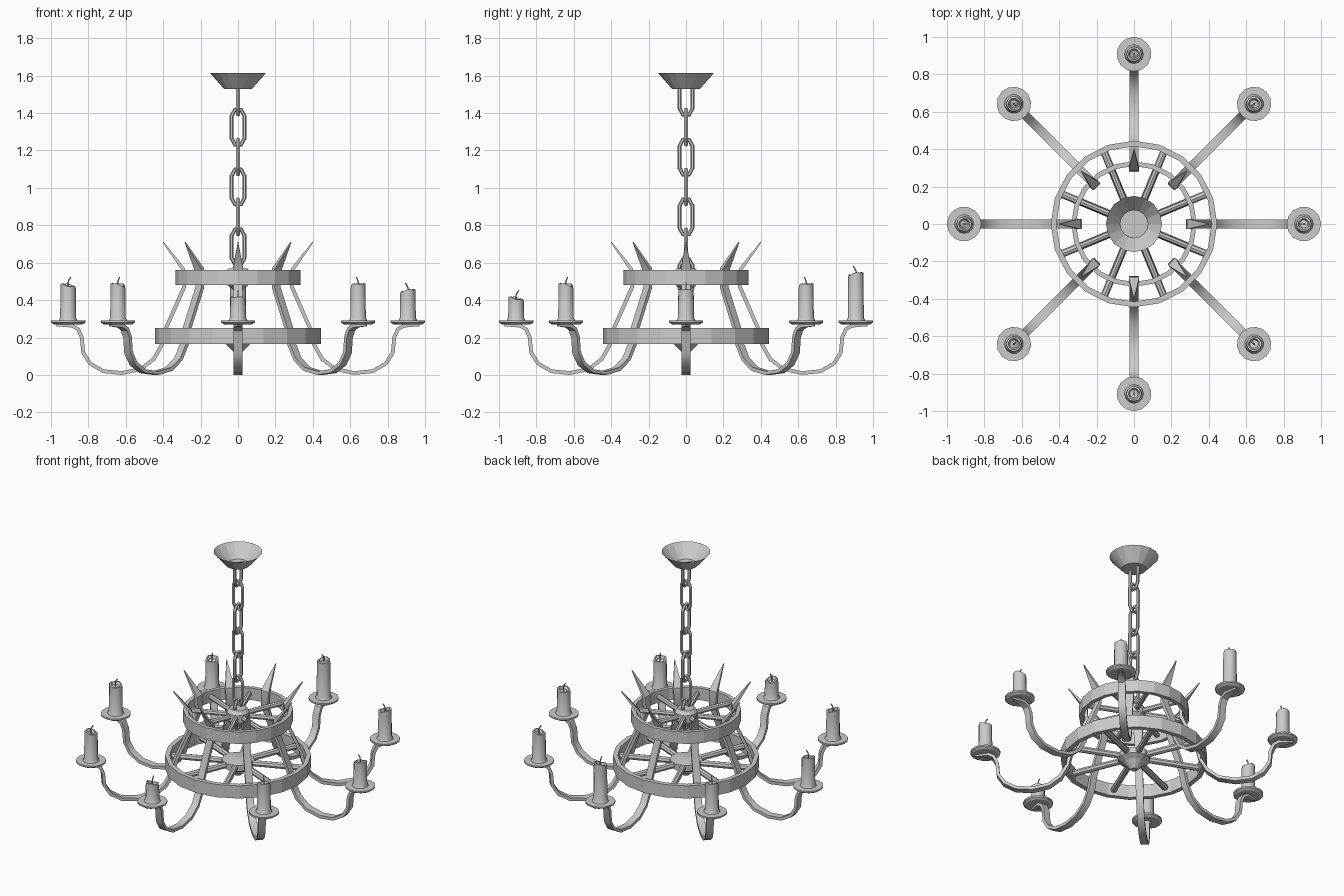
import bpy, bmesh, math
from mathutils import Vector, Matrix

old = bpy.data.objects.get("Cube")
if old:
    bpy.data.objects.remove(old, do_unlink=True)

grey = bpy.data.materials.new("plain grey")
grey.use_nodes = True
grey.diffuse_color = (0.6, 0.6, 0.6, 1)
grey.node_tree.nodes["Principled BSDF"].inputs["Base Color"].default_value = (0.6, 0.6, 0.6, 1)


def finish(name, bm, matrix=Matrix(), smooth=None):
    bmesh.ops.recalc_face_normals(bm, faces=bm.faces)
    mesh = bpy.data.meshes.new(name)
    bm.to_mesh(mesh)
    bm.free()
    mesh.materials.append(grey)
    ob = bpy.data.objects.new(name, mesh)
    bpy.context.collection.objects.link(ob)
    ob.matrix_world = matrix
    if smooth:
        bpy.ops.object.select_all(action='DESELECT')
        ob.select_set(True)
        bpy.context.view_layer.objects.active = ob
        bpy.ops.object.shade_smooth_by_angle(angle=math.radians(smooth))
    return ob


def lathe(name, profile, sides, matrix=Matrix(), smooth=None, closed=False, warp=None):
    """Spin an (r, z) profile round z; warp shifts the height of a vertex."""
    bm = bmesh.new()
    rings = []
    for r, z in profile:
        ring = []
        for i in range(sides if r > 0 else 1):
            a = math.tau * i / sides
            dz = warp(a, z) if warp else 0
            ring.append(bm.verts.new((r * math.cos(a), r * math.sin(a), z + dz)))
        rings.append(ring)
    pairs = list(zip(rings, rings[1:]))
    if closed:
        pairs.append((rings[-1], rings[0]))
    for low, high in pairs:
        for i in range(sides):
            j = (i + 1) % sides
            quad = [low[i % len(low)], low[j % len(low)], high[j % len(high)], high[i % len(high)]]
            bm.faces.new(list(dict.fromkeys(quad)))
    return finish(name, bm, matrix, smooth)


def sweep(name, path, sections, matrix=Matrix(), cyclic=False, smooth=None):
    """Sweep sections of (in-plane, sideways) offsets along an (x, z) path."""
    bm = bmesh.new()
    pts = [Vector(p) for p in path]
    n = len(pts)
    rings = []
    for i, p in enumerate(pts):
        before = pts[i - 1] if i or cyclic else p
        after = pts[(i + 1) % n] if i < n - 1 or cyclic else p
        t = (after - before).normalized()
        rings.append([bm.verts.new((p.x - t.y * u, v, p.y + t.x * u)) for u, v in sections[i]])
    k = len(rings[0])
    for i in range(n if cyclic else n - 1):
        a, b = rings[i], rings[(i + 1) % n]
        for j in range(k):
            bm.faces.new((a[j], a[(j + 1) % k], b[(j + 1) % k], b[j]))
    if not cyclic:
        bm.faces.new(rings[0])
        bm.faces.new(rings[-1])
    return finish(name, bm, matrix, smooth)


def tube(name, path, radius, sides, matrix, cyclic=False):
    section = [(radius * math.cos(math.tau * i / sides), radius * math.sin(math.tau * i / sides))
               for i in range(sides)]
    return sweep(name, path, [section] * len(path), matrix, cyclic)


def turn(degrees):
    return Matrix.Rotation(math.radians(degrees), 4, 'Z')


def up(z):
    return Matrix.Translation((0, 0, z))


# Ceiling cup, open at the top
lathe("ceiling_cup", [(0, 1.53), (0.075, 1.53), (0.15, 1.615)], 16)

# Chain of alternating links
quarter = [(0.034, 0.06), (0.016, 0.094)]
link = (quarter + [(-x, z) for x, z in reversed(quarter)]
        + [(-x, -z) for x, z in quarter] + [(x, -z) for x, z in reversed(quarter)])
for i in range(6):
    tube(f"chain_link_{i + 1}", link, 0.011, 6,
         up(1.325 - 0.16 * i) @ turn(90 * (i % 2)), cyclic=True)
hook = [(0.034, 0.05)] + link[-1:-5:-1] + [(-0.034, 0.05)]
tube("top_link", hook, 0.011, 6, up(1.485) @ turn(90))

# Two flat hoops
for name, inner, outer, low, high in (("upper_hoop", 0.31, 0.335, 0.48, 0.56),
                                      ("lower_hoop", 0.415, 0.445, 0.165, 0.25)):
    lathe(name, [(inner, low), (outer, low), (outer, high), (inner, high)], 20, closed=True)

# Hubs with a pointed underside
lathe("upper_hub", [(0, 0.45), (0.02, 0.45), (0.07, 0.495), (0.07, 0.545), (0.05, 0.568), (0, 0.568)], 12)
lathe("lower_hub", [(0, 0.12), (0.02, 0.12), (0.065, 0.165), (0.1, 0.185), (0.1, 0.225), (0, 0.235)], 12)

# Spokes joining hubs and hoops
for i in range(8):
    around = turn(22.5 + 45 * i)
    tube(f"upper_spoke_{i + 1}", [(0.03, 0.52), (0.32, 0.52)], 0.017, 8, around)
    tube(f"lower_spoke_{i + 1}", [(0.03, 0.205), (0.425, 0.205)], 0.02, 8, around)

# Strap arm: spike at the top, curl at the bottom, end under the pan
arm_path = [(0.40, 0.71), (0.293, 0.565), (0.288, 0.47), (0.385, 0.25), (0.405, 0.165),
            (0.45, 0.085), (0.52, 0.032), (0.62, 0.01), (0.72, 0.02), (0.79, 0.06),
            (0.828, 0.12), (0.835, 0.2), (0.855, 0.245), (0.89, 0.264), (0.97, 0.266)]
arm_sections = []
for i in range(len(arm_path)):
    w, t = 0.023, 0.01
    if i == 0:
        w, t = 0.001, 0.003
    elif i == 1:
        w = 0.028
    elif i == len(arm_path) - 1:
        w, t = 0.004, 0.006
    arm_sections.append([(-t, -w), (t, -w), (t, w), (-t, w)])

# Arms with pan, candle and wick; tops counted from +x
tops = [0.45, 0.48, 0.54, 0.48, 0.48, 0.48, 0.41, 0.48]
for i, top in enumerate(tops):
    around = turn(45 * i)
    holder = around @ Matrix.Translation((0.908, 0, 0))
    sweep(f"arm_{i + 1}", arm_path, arm_sections, around, smooth=35)
    lathe(f"candle_pan_{i + 1}", [(0, 0.27), (0.075, 0.27), (0.092, 0.28), (0.092, 0.29), (0, 0.29)], 14, holder)

    def melt(a, z, top=top):
        return 0.008 * math.sin(a + 2) + 0.004 * math.sin(3 * a) if z > top - 0.02 else 0

    lathe(f"candle_{i + 1}",
          [(0.052, 0.288), (0.043, 0.305), (0.041, top - 0.022), (0.04, top),
           (0.03, top + 0.002), (0.022, top - 0.015), (0, top - 0.018)],
          12, holder, smooth=40, warp=melt)
    tube(f"wick_{i + 1}", [(0, top - 0.02), (0.002, top + 0.012), (-0.005, top + 0.03), (-0.014, top + 0.042)],
         0.004, 5, holder)
